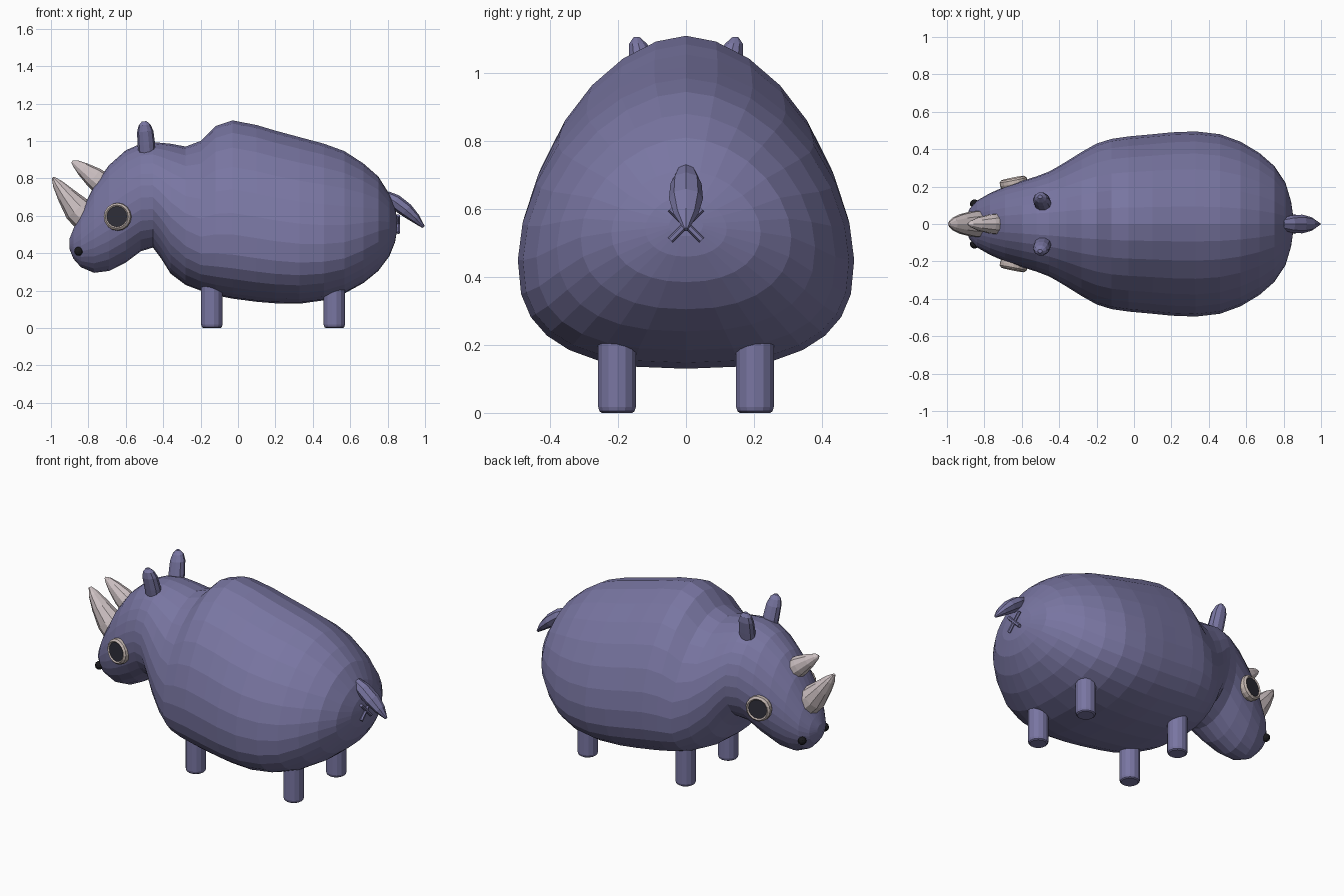
import bpy, bmesh
from math import sin, cos, pi, radians
from mathutils import Vector, Matrix

cube = bpy.data.objects.get("Cube")
if cube:
    bpy.data.objects.remove(cube, do_unlink=True)


def material(name, *rgb):
    mat = bpy.data.materials.new(name)
    mat.use_nodes = True
    mat.diffuse_color = (*rgb, 1)
    mat.node_tree.nodes["Principled BSDF"].inputs["Base Color"].default_value = (*rgb, 1)
    return mat


HIDE = material("purple_grey_hide", .19, .18, .36)
HORN = material("pale_pink_horn", .62, .54, .55)
EYE_RIM = material("beige_eye_rim", .55, .47, .44)
PUPIL = material("dark_pupil", .026, .026, .038)
NOSTRIL = material("black_nostril", .01, .01, .012)


def finish(name, bm, *mats):
    bmesh.ops.recalc_face_normals(bm, faces=bm.faces)
    mesh = bpy.data.meshes.new(name)
    bm.to_mesh(mesh)
    bm.free()
    for mat in mats:
        mesh.materials.append(mat)
    obj = bpy.data.objects.new(name, mesh)
    bpy.context.collection.objects.link(obj)
    return obj


def loft(name, rings, *mats):
    """Skin a row of equal rings; the last cap takes the last material."""
    bm = bmesh.new()
    rows = [[bm.verts.new(p) for p in ring] for ring in rings]
    count = len(rows[0])
    for a, b in zip(rows, rows[1:]):
        for i in range(count):
            j = (i + 1) % count
            bm.faces.new((a[i], a[j], b[j], b[i]))
    bm.faces.new(rows[0])
    bm.faces.new(rows[-1]).material_index = len(mats) - 1
    return finish(name, bm, *mats)


def disc(center, u, v, sides):
    turns = [2 * pi * i / sides for i in range(sides)]
    return [center + u * cos(t) + v * sin(t) for t in turns]


def taper(name, path, mat, sides=10):
    """Elliptical tube along points (x, y, z, radius in profile, radius in y)."""
    pts = [Vector(p[:3]) for p in path]
    rings = []
    for i, p in enumerate(path):
        along = pts[min(i + 1, len(pts) - 1)] - pts[max(i - 1, 0)]
        across = Vector((-along.z, 0, along.x)).normalized()
        rings.append(disc(pts[i], across * p[3], Vector((0, p[4], 0)), sides))
    return loft(name, rings, mat)


# Body and head: egg-shaped sections (x, top, bottom, half width)
SECTIONS = [
    (-.9, .48, .42, .03), (-.88, .53, .37, .08), (-.84, .62, .325, .125),
    (-.77, .76, .295, .165), (-.69, .87, .305, .2), (-.6, .95, .35, .23),
    (-.52, .985, .41, .255), (-.455, .993, .43, .28), (-.41, .99, .37, .305),
    (-.36, .985, .29, .335), (-.28, .97, .23, .385), (-.2, 1, .2, .43),
    (-.12, 1.08, .175, .455), (-.03, 1.11, .157, .468), (.1, 1.085, .14, .48),
    (.2, 1.055, .132, .49), (.33, 1.02, .13, .495), (.46, .985, .148, .48),
    (.57, .945, .185, .44), (.67, .88, .24, .38), (.75, .81, .305, .31),
    (.81, .715, .385, .22), (.84, .64, .46, .12), (.85, .59, .52, .05)]


def body_ring(x, top, bottom, width, sides=28):
    torso = min(1, max(0, (x + .5) / .3))
    rump = max(0, (x - .6) / .25)
    waist = bottom + (top - bottom) * (.5 - .14 * torso + .1 * rump)
    upper, lower = 2 - .2 * torso, 2 + .6 * torso - .5 * rump
    ring = []
    for i in range(sides):
        c, s = cos(2 * pi * i / sides), sin(2 * pi * i / sides)
        power = 2 / (upper if s > 0 else lower)
        y = width * abs(c) ** power * (1 if c > 0 else -1)
        z = abs(s) ** power * (top - waist if s > 0 else bottom - waist)
        ring.append(Vector((x, y, waist + z)))
    return ring


loft("body", [body_ring(*s) for s in SECTIONS], HIDE)

# Horns
taper("front_horn", [(-.79, 0, .57, .08, .075), (-.86, 0, .635, .075, .07),
                     (-.92, 0, .71, .05, .055), (-.965, 0, .77, .028, .035),
                     (-.99, 0, .805, .007, .01)], HORN)
taper("rear_horn", [(-.7, 0, .75, .065, .06), (-.77, 0, .805, .057, .052),
                    (-.83, 0, .85, .038, .036), (-.87, 0, .88, .02, .018),
                    (-.888, 0, .89, .006, .005)], HORN)

# Tail with a pair of thin crossed sticks below it
taper("tail", [(.79, 0, .705, .03, .03), (.84, 0, .675, .04, .046),
               (.9, 0, .63, .038, .05), (.95, 0, .585, .026, .036),
               (.992, 0, .54, .008, .006)], HIDE, 8)

for side, label in ((1, "left"), (-1, "right")):
    stick = bmesh.new()
    bmesh.ops.create_cone(stick, cap_ends=True, segments=6, radius1=.01, radius2=.01, depth=.13,
                          matrix=Matrix.Translation((.857, 0, .555))
                          @ Matrix.Rotation(radians(45 * side), 4, 'X'))
    finish(label + "_tail_stick", stick, HIDE)

    # Ear
    taper(label + "_ear", [(-.485, .1 * side, .9, .045, .04), (-.49, .115 * side, .98, .047, .042),
                           (-.496, .132 * side, 1.05, .044, .038),
                           (-.5, .141 * side, 1.085, .032, .028),
                           (-.502, .145 * side, 1.105, .012, .01)], HIDE)

    # Eye: domed rim with a dark end cap
    normal = Vector((-.2, side, .05)).normalized()
    u = normal.cross(Vector((0, 0, 1))).normalized()
    v = normal.cross(u)
    center = Vector((-.645, .228 * side, .595))
    loft(label + "_eye", [disc(center + normal * h, u * r, v * r, 16) for r, h in
                          ((.06, -.06), (.075, -.01), (.073, .008), (.062, .018), (.055, .012))],
         EYE_RIM, PUPIL)

    # Nostril
    nose = bmesh.new()
    bmesh.ops.create_uvsphere(nose, u_segments=10, v_segments=6, radius=.024,
                              matrix=Matrix.Translation((-.853, .108 * side, .41)))
    finish(label + "_nostril", nose, NOSTRIL)

    # Legs with rounded feet
    for x, place in ((-.14, "front"), (.515, "back")):
        rings = [disc(Vector((x, .203 * side, z)), Vector((r, 0, 0)), Vector((0, r, 0)), 14)
                 for z, r in ((0, .046), (.005, .053), (.018, .057), (.28, .057))]
        loft(f"{place}_{label}_leg", rings, HIDE)
